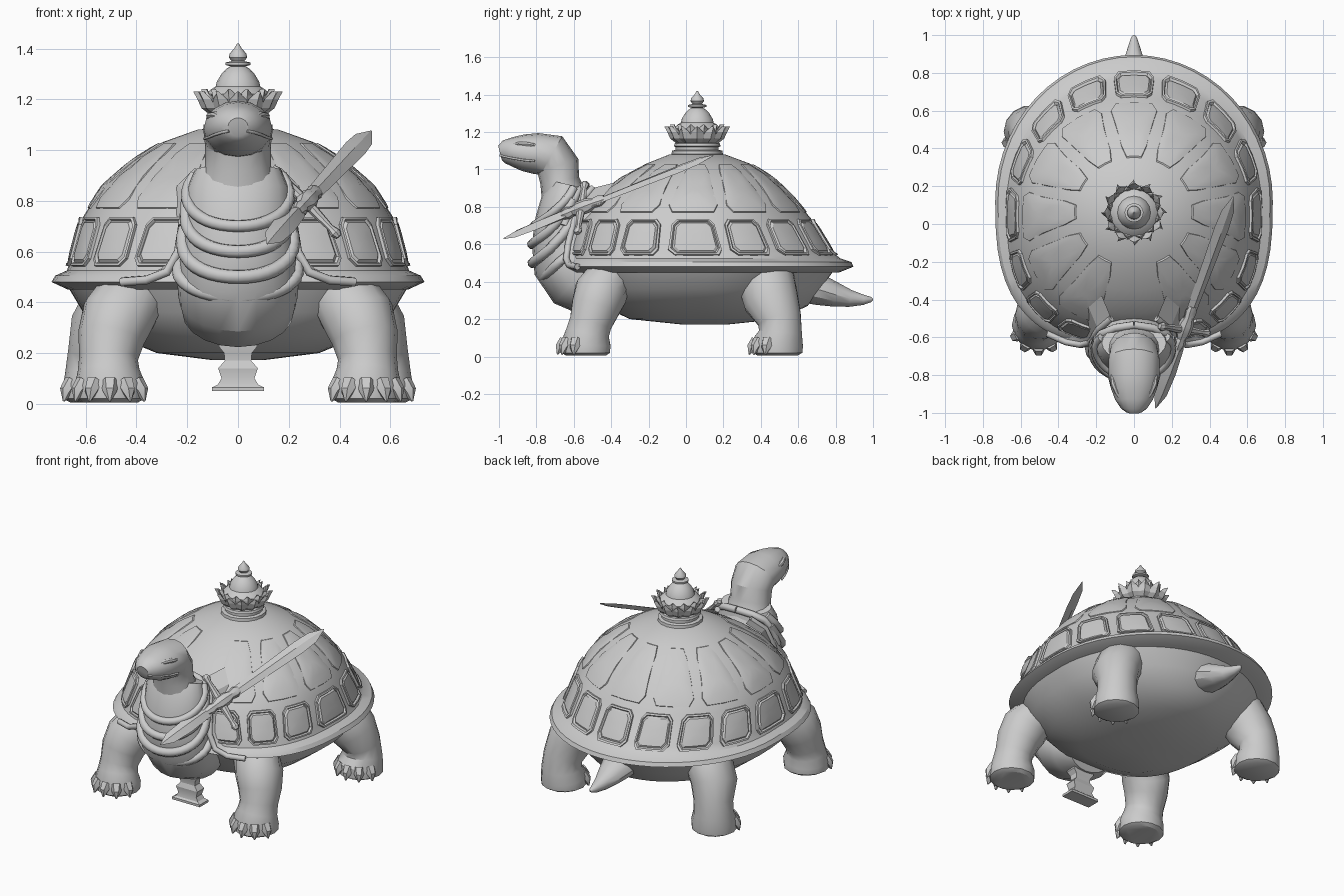
import bpy, bmesh
from math import sin, cos, pi, radians, copysign
from mathutils import Vector

def finish(name, bm, mirror=False, angle=32):
    bmesh.ops.recalc_face_normals(bm, faces=bm.faces)
    me = bpy.data.meshes.new(name)
    bm.to_mesh(me)
    bm.free()
    ob = bpy.data.objects.new(name, me)
    bpy.context.collection.objects.link(ob)
    bpy.ops.object.select_all(action='DESELECT')
    bpy.context.view_layer.objects.active = ob
    ob.select_set(True)
    bpy.ops.object.shade_smooth_by_angle(angle=radians(angle))
    if mirror:
        ob.modifiers.new("mirror", 'MIRROR')

def bridge(bm, rings, caps=(True, True)):
    """Skin a list of equal point loops."""
    vs = [[bm.verts.new(p) for p in r] for r in rings]
    n = len(vs[0])
    for a, b in zip(vs, vs[1:]):
        for i in range(n):
            j = (i + 1) % n
            bm.faces.new((a[i], a[j], b[j], b[i]))
    if caps[0]:
        bm.faces.new(vs[0])
    if caps[1]:
        bm.faces.new(vs[-1])

def add_loft(bm, st, sides=14, side=(1, 0, 0)):
    """Stations are (x, y, z, radius along side, other radius)."""
    P = [Vector(s[:3]) for s in st]
    rings = []
    for i, s in enumerate(st):
        t = (P[min(i + 1, len(P) - 1)] - P[max(i - 1, 0)]).normalized()
        u = Vector(side)
        u = (u - t * u.dot(t)).normalized()
        v = t.cross(u)
        rings.append([P[i] + u * s[3] * cos(2 * pi * k / sides) + v * s[4] * sin(2 * pi * k / sides)
                      for k in range(sides)])
    bridge(bm, rings)

def loft(name, st, sides=14, side=(1, 0, 0), mirror=False, angle=32):
    bm = bmesh.new()
    add_loft(bm, st, sides, side)
    finish(name, bm, mirror, angle)

def tube(name, pts, r, mirror=False):
    loft(name, [(*p, r, r) for p in pts], 8, (.2, .3, 1), mirror, 50)

# Shell: horizontal slices (z, half width, centre y, half length)
DOME = [(1.095, .02, .06, .02), (1.08, .16, .06, .15), (1.03, .30, .065, .28), (.955, .42, .055, .41),
        (.86, .53, .045, .52), (.73, .615, .05, .625), (.56, .66, .08, .70), (.525, .675, .10, .725),
        (.505, .72, .12, .765), (.48, .735, .12, .775), (.45, .67, .11, .71)]
BELLY = [(.46, .67, .11, .68), (.36, .61, .10, .62), (.27, .49, .10, .55), (.20, .32, .10, .40), (.172, .1, .1, .13)]

def slice_pt(sl, th):
    """Point on a slice: elliptical at the back and top, squarer at the low front."""
    z, rx, cy, ry = sl
    n = 2 + .75 * min(1, max(0, (.9 - z) / .4))
    e = 2 / n if sin(th) < 0 else 1
    return Vector((rx * copysign(abs(cos(th)) ** e, cos(th)), cy + ry * copysign(abs(sin(th)) ** e, sin(th)), z))

def shell_at(th, z, off):
    for a, b in zip(DOME, DOME[1:]):
        if a[0] >= z >= b[0]:
            f = (a[0] - z) / (a[0] - b[0])
            p = slice_pt(a, th).lerp(slice_pt(b, th), f)
            return p + Vector((cos(th), sin(th), .2 + 1.5 * max(0, z - .6))).normalized() * off

for name, slices in (("shell_dome", DOME), ("belly", BELLY)):
    bm = bmesh.new()
    bridge(bm, [[slice_pt(s, 2 * pi * k / 56) for k in range(56)] for s in slices])
    finish(name, bm)

# Raised scutes with frames, following the dome
def scutes(name, centres, z0, z1, half, half_top, steps):
    bm = bmesh.new()
    shape = [(-1, -.7), (-.75, -1), (0, -1), (.75, -1), (1, -.7), (1, 0),
             (1, .7), (.75, 1), (0, 1), (-.75, 1), (-1, .7), (-1, 0)]
    for c in centres:
        rings = []
        for scale, off in steps:
            ring = []
            for a, b in shape:
                w = half + (half_top - half) * (b * scale + 1) / 2
                ring.append(shell_at(radians(c + a * scale * w), (z0 + z1) / 2 + b * scale * (z1 - z0) / 2, off))
            rings.append(ring)
        bridge(bm, rings, (False, True))
    finish(name, bm, angle=25)

ring_angles = [90 + 22.5 * k for k in range(-7, 8)]
scutes("edge_scutes", ring_angles, .54, .735, 9.6, 8.8,
       [(1, -.01), (.97, .012), (.88, .014), (.83, .003), (.74, .012), (.4, .014), (.1, .014)])
scutes("upper_scutes", [90 + 30 * k for k in range(-5, 6)], .765, 1.03, 13.5, 10,
       [(1, -.012), (.95, .006), (.8, .008), (.55, .008), (.3, .008), (.08, .008)])

# Neck and head in one sweep
loft("neck_and_head", [(0, -.58, .60, .21, .16), (0, -.62, .76, .19, .14), (0, -.655, .86, .15, .12),
     (0, -.675, .94, .13, .105), (0, -.685, 1.02, .13, .115), (0, -.72, 1.075, .136, .118),
     (0, -.80, 1.085, .135, .11), (0, -.87, 1.09, .122, .098), (0, -.93, 1.095, .1, .078),
     (0, -.975, 1.095, .07, .06), (0, -.995, 1.09, .04, .038)], 16)
loft("brow", [(.115, -.79, 1.125, .008, .006), (.108, -.84, 1.135, .018, .014),
              (.088, -.89, 1.138, .016, .014), (.065, -.94, 1.13, .006, .006)], 8, mirror=True)
tube("mouth_line", [(.132, -.81, 1.045), (.116, -.87, 1.05), (.093, -.93, 1.06), (.062, -.975, 1.07),
                    (.036, -.993, 1.075)], .006, mirror=True)

# Chest and the draped scarf folds lying on it
CHEST = [(.92, -.63, .17, .10), (.85, -.645, .20, .125), (.74, -.655, .205, .15), (.62, -.65, .22, .175),
         (.50, -.63, .24, .19), (.42, -.58, .235, .185), (.36, -.48, .22, .16), (.31, -.40, .15, .1)]
loft("chest", [(0, y, z, a, b) for z, y, a, b in CHEST], 20)

def chest_at(a, z):
    for p, q in zip(CHEST, CHEST[1:]):
        if p[0] >= z >= q[0]:
            f = (p[0] - z) / (p[0] - q[0])
            y, rx, ry = (p[k] + (q[k] - p[k]) * f for k in (1, 2, 3))
            return rx * cos(a), y + ry * sin(a), z

for i, (hi, lo, r) in enumerate([(.90, .70, .024), (.84, .60, .026), (.74, .50, .028), (.60, .42, .026)]):
    pts = [chest_at(pi * (.9 + 1.2 * k / 24), hi + (lo - hi) * max(0, sin(pi * k / 24)) ** .8) for k in range(25)]
    tube("scarf_fold_%d" % i, pts, r)
tube("collar", [(0, -.535, .915), (.1, -.55, .905), (.17, -.58, .875), (.2, -.62, .8), (.215, -.65, .7)], .022, mirror=True)

# Shell front beside the neck: a wall panel with the rim curving up to the collar
LIP = [(.12, -.50, .90), (.19, -.56, .83), (.215, -.60, .72), (.235, -.63, .60), (.28, -.64, .52),
       (.36, -.625, .488), (.46, -.58, .48)]
bm = bmesh.new()
back = Vector((.05, .12, .03))
for a, b in zip(LIP, LIP[1:]):
    a, b = Vector(a), Vector(b)
    bm.faces.new([bm.verts.new(p) for p in (a, b, b + back, a + back)])
bmesh.ops.remove_doubles(bm, verts=bm.verts, dist=.0005)
finish("shell_front_panel", bm, True)
tube("shell_neck_lip", LIP, .018, mirror=True)

# Legs and claws
def leg(name, st):
    loft(name, st, 14, mirror=True)
    fx, fy = st[-1][:2]
    bm = bmesh.new()
    for k in range(5):
        a = radians(-90 + (k - 2) * 32)
        d = Vector((cos(a), sin(a), 0))
        base = Vector((fx, fy, .085)) + d * .112
        add_loft(bm, [(*base, .036, .036), (*(base + d * .028 + Vector((0, 0, -.035))), .028, .028),
                      (*(base + d * .04 + Vector((0, 0, -.075))), .004, .004)], 6, (-d.y, d.x, 0))
    finish(name + "_claws", bm, True)

leg("front_leg", [(.34, -.33, .47, .11, .10), (.42, -.41, .42, .14, .125), (.475, -.455, .34, .145, .145),
                  (.50, -.485, .26, .132, .132), (.51, -.51, .18, .116, .116), (.51, -.525, .13, .122, .118),
                  (.505, -.535, .07, .142, .135), (.505, -.535, .02, .138, .132), (.505, -.535, .005, .11, .11)])
leg("back_leg", [(.40, .40, .47, .12, .13), (.47, .43, .40, .14, .155), (.525, .455, .30, .138, .15),
                 (.55, .50, .20, .12, .12), (.555, .505, .13, .125, .118), (.55, .49, .07, .14, .14),
                 (.55, .49, .02, .138, .135), (.55, .49, .005, .11, .11)])

# Tail
loft("tail", [(0, .52, .41, .12, .09), (0, .62, .38, .12, .09), (0, .72, .355, .105, .082),
              (0, .80, .33, .08, .065), (0, .88, .31, .05, .045), (0, .95, .303, .028, .027),
              (0, .99, .305, .014, .014), (0, 1.0, .305, .004, .004)], 12)

# Finial on the shell: turned core and lotus petals
CORE = [(1.06, .14), (1.10, .135), (1.105, .115), (1.12, .115), (1.125, .125), (1.14, .12), (1.145, .095),
        (1.18, .12), (1.22, .125), (1.24, .105), (1.25, .088), (1.27, .083), (1.30, .065), (1.32, .045), (1.33, .03),
        (1.335, .05), (1.345, .05), (1.35, .025), (1.365, .036), (1.38, .033), (1.40, .015), (1.42, .003)]
loft("finial_core", [(0, .06, z, r, r) for z, r in CORE], 16)

def petals(name, n, phase, prof):
    bm = bmesh.new()
    for k in range(n):
        a = 2 * pi * (k + phase) / n
        d, t = Vector((cos(a), sin(a), 0)), Vector((-sin(a), cos(a), 0))
        rings = []
        for r, z, w in prof:
            c = Vector((0, .06, z)) + d * r
            rings.append([c + t * w - d * .008, c + d * .012, c - t * w - d * .008, c - d * .014])
        bridge(bm, rings)
    finish(name, bm, angle=20)

petals("outer_petals", 12, 0, [(.10, 1.14, .03), (.132, 1.165, .042), (.148, 1.20, .032), (.164, 1.23, .003)])
petals("inner_petals", 12, .5, [(.10, 1.15, .03), (.122, 1.185, .04), (.130, 1.215, .028), (.138, 1.24, .003)])

# Double-ended blade resting on the shoulder
A, B = Vector((.115, -.975, .63)), Vector((.525, .145, 1.075))
C = Vector((.26, -.04, -.27)).normalized()
W = Vector((.75, -.1, -.45))
def on(f, w, t):
    return (*(A + (B - A) * f), w, t)
loft("long_blade", [on(.42, .03, .014), on(.6, .036, .014), on(.85, .044, .013), on(.93, .038, .01),
                    on(1, .003, .003)], 4, W, angle=20)
loft("short_blade", [on(0, .003, .003), on(.06, .038, .015), on(.16, .046, .022), on(.28, .038, .024),
                     on(.31, .028, .02)], 4, W, angle=20)
loft("grip", [on(.28, .024, .024), on(.31, .035, .032), on(.33, .026, .026), on(.36, .042, .038),
              on(.40, .042, .038), on(.43, .028, .026), on(.46, .034, .026), on(.48, .024, .016)], 8, C)
G = A + (B - A) * .37
D = (B - A).normalized()
loft("cross_guard", [(*(G + C * s), w, w * .8) for s, w in
                     ((-.19, .016), (-.17, .026), (-.14, .016), (-.05, .024), (.05, .024), (.14, .016),
                      (.17, .026), (.19, .016))], 8, D)

# Small pedestal under the chest
bm = bmesh.new()
PED = [(.05, .102, .045), (.065, .102, .045), (.075, .08, .035), (.10, .065, .03), (.14, .078, .036),
       (.17, .052, .026), (.20, .055, .028), (.225, .075, .035), (.255, .072, .035)]
bridge(bm, [[(sx * w, -.5 + sy * d, z) for sx, sy in ((-1, -1), (1, -1), (1, 1), (-1, 1))] for z, w, d in PED])
finish("pedestal", bm, angle=20)
